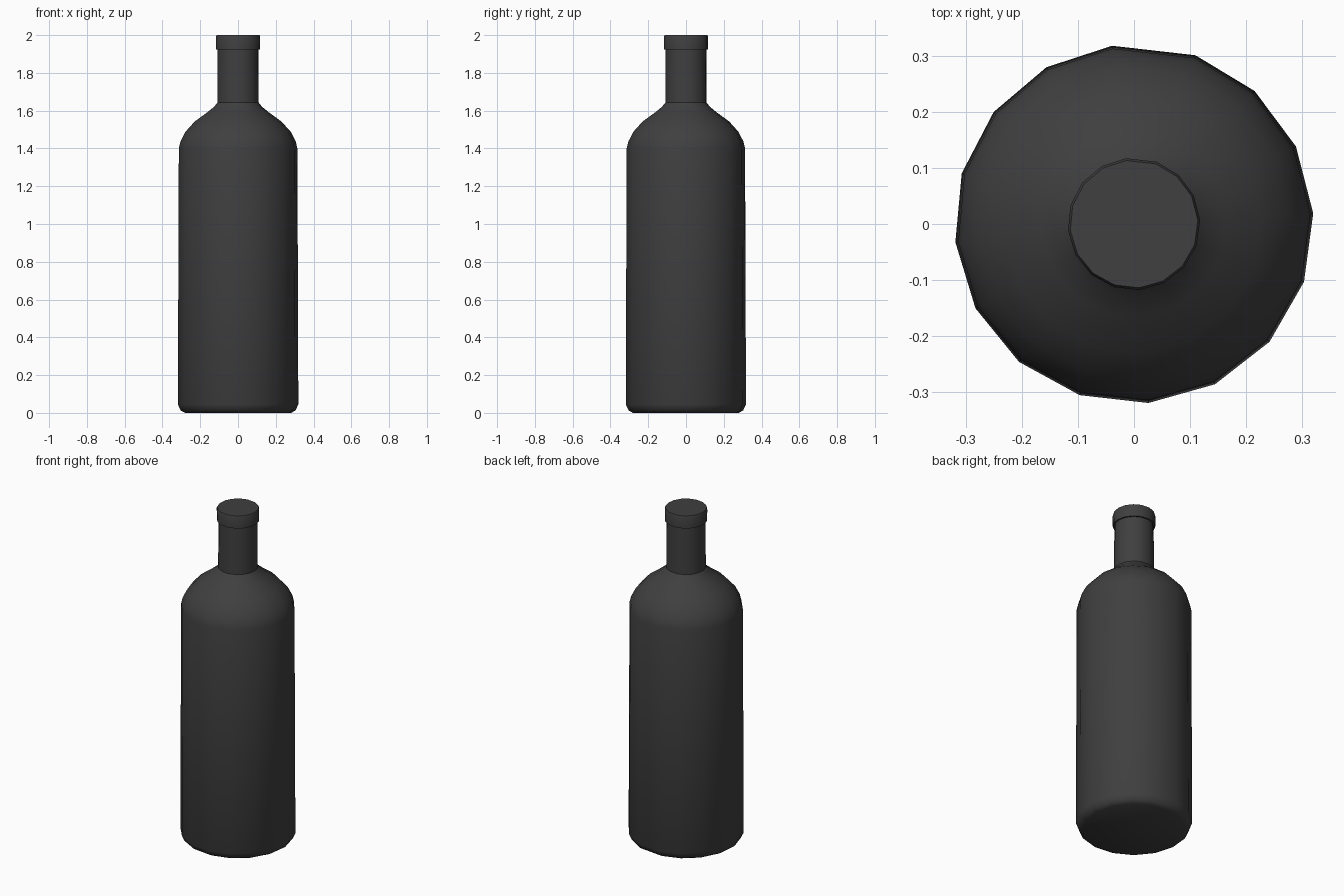
import bpy, bmesh, math

cube = bpy.data.objects.get("Cube")
if cube:
    bpy.data.objects.remove(cube, do_unlink=True)

SIDES = 16
START = math.radians(97)
STEP = math.radians(22.2)

# Dark glass colour
glass = bpy.data.materials.new("dark_grey")
glass.use_nodes = True
colour = (0.05, 0.05, 0.05, 1)
glass.diffuse_color = colour
glass.node_tree.nodes["Principled BSDF"].inputs["Base Color"].default_value = colour


def lathe(name, profile):
    """Turn a bottom-to-top (radius, height) profile into a closed solid."""
    bm = bmesh.new()
    rings = []
    for r, z in profile:
        rings.append([bm.verts.new((r * math.cos(START + i * STEP),
                                    r * math.sin(START + i * STEP), z))
                      for i in range(SIDES)])
    for low, high in zip(rings, rings[1:]):
        for i in range(SIDES):
            j = (i + 1) % SIDES
            bm.faces.new((low[i], low[j], high[j], high[i]))
    bm.faces.new(rings[0][::-1])
    bm.faces.new(rings[-1])
    mesh = bpy.data.meshes.new(name)
    bm.to_mesh(mesh)
    bm.free()
    mesh.materials.append(glass)
    obj = bpy.data.objects.new(name, mesh)
    bpy.context.collection.objects.link(obj)
    bpy.ops.object.select_all(action='DESELECT')
    obj.select_set(True)
    bpy.context.view_layer.objects.active = obj
    bpy.ops.object.shade_smooth_by_angle(angle=math.radians(40))
    return obj


# Body with rounded base and domed shoulder
lathe("body", [(0.282, 0.0), (0.305, 0.013), (0.32, 0.045), (0.315, 1.4),
               (0.306, 1.437), (0.28, 1.488), (0.23, 1.543), (0.165, 1.59),
               (0.128, 1.62), (0.11, 1.642)])

# Straight neck
lathe("neck", [(0.11, 1.64), (0.108, 1.93)])

# Stopper cap
lathe("cap", [(0.117, 1.925), (0.118, 1.99), (0.114, 2.0)])
